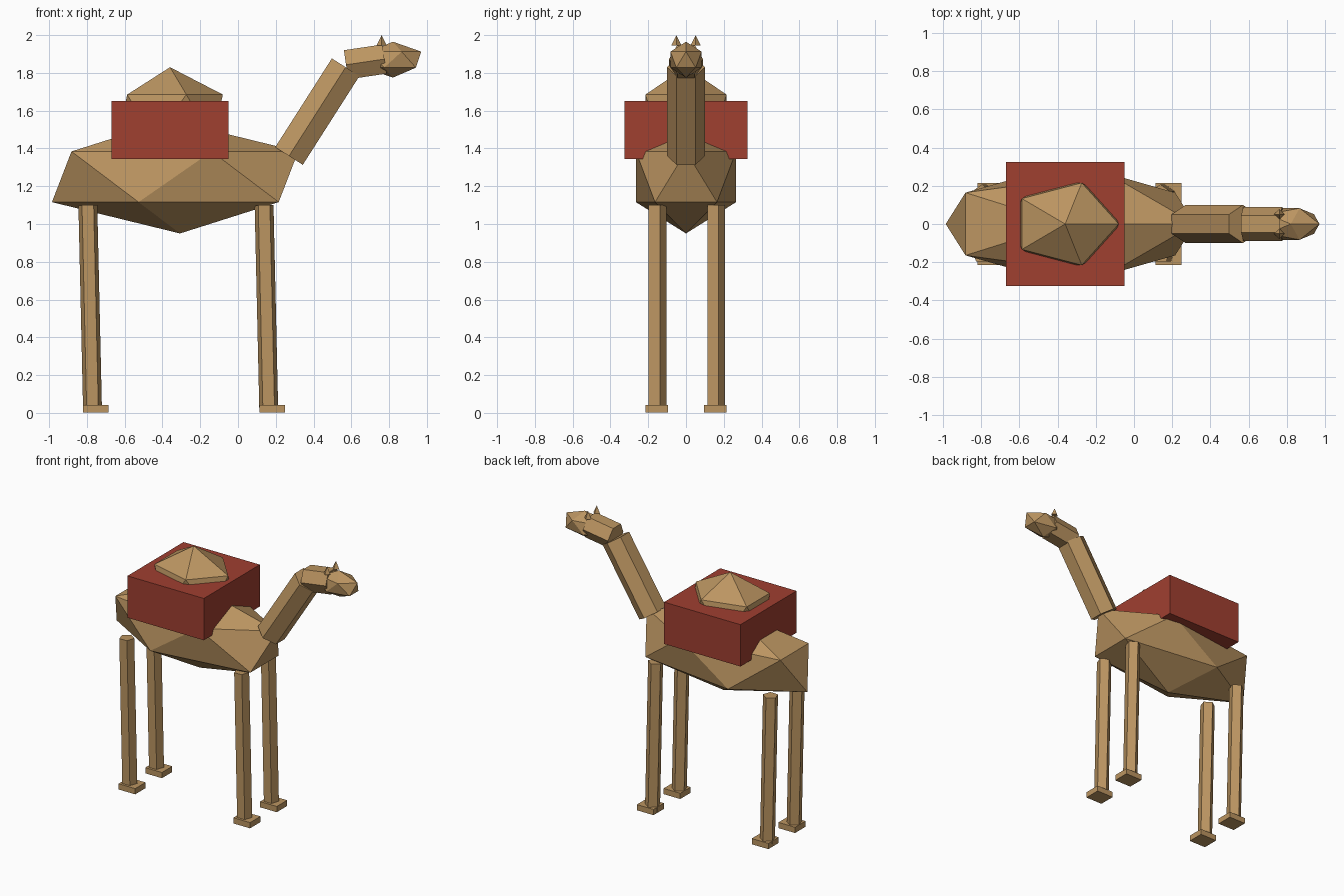
import bpy, bmesh, math
from mathutils import Matrix, Vector

cube = bpy.data.objects.get("Cube")
if cube:
    bpy.data.objects.remove(cube, do_unlink=True)


def material(name, color):
    mat = bpy.data.materials.new(name)
    mat.use_nodes = True
    mat.diffuse_color = (*color, 1)
    mat.node_tree.nodes["Principled BSDF"].inputs["Base Color"].default_value = (*color, 1)
    return mat


TAN = material("tan hide", (0.5, 0.3, 0.12))
RED = material("red cloth", (0.35, 0.05, 0.03))


def finish(bm, name, mat):
    bmesh.ops.recalc_face_normals(bm, faces=bm.faces)
    mesh = bpy.data.meshes.new(name)
    bm.to_mesh(mesh)
    bm.free()
    mesh.materials.append(mat)
    obj = bpy.data.objects.new(name, mesh)
    bpy.context.collection.objects.link(obj)
    return obj


def gem(name, center, radii, lean=0.0):
    """Twenty-sided ball, stretched; lean slides the top backwards."""
    bm = bmesh.new()
    bmesh.ops.create_icosphere(bm, subdivisions=1, radius=1)
    for v in bm.verts:
        v.co.x -= lean * v.co.z
        v.co = Vector(center) + v.co * Vector(radii)
    return finish(bm, name, TAN)


def box(name, center, size, mat):
    bm = bmesh.new()
    bmesh.ops.create_cube(bm, size=1)
    for v in bm.verts:
        v.co = Vector(center) + v.co * Vector(size)
    return finish(bm, name, mat)


def prism(name, start, end, sides, r1, r2):
    """Straight prism or cone running between two points of equal y."""
    a, b = Vector(start), Vector(end)
    d = b - a
    bm = bmesh.new()
    bmesh.ops.create_cone(
        bm, cap_ends=True, segments=sides, radius1=r1, radius2=r2, depth=d.length,
        matrix=Matrix.Translation((a + b) / 2) @ Matrix.Rotation(math.atan2(d.x, d.z), 4, "Y"))
    return finish(bm, name, TAN)


# Trunk, hump and saddle cloth
gem("body", (-0.333, 0, 1.25), (0.742, 0.312, 0.3), lean=0.035)
gem("hump", (-0.36, 0, 1.568), (0.313, 0.253, 0.262))
box("saddle_box", (-0.36, 0, 1.497), (0.62, 0.65, 0.307), RED)

# Neck and head
prism("neck", (0.27, 0, 1.36), (0.57, 0, 1.83), 6, 0.1, 0.1)
prism("upper_neck", (0.572, 0, 1.843), (0.775, 0, 1.873), 6, 0.09, 0.09)
gem("head", (0.82, 0, 1.87), (0.168, 0.097, 0.095))

# Legs, feet and ears on both sides
for side, y in (("right", -1), ("left", 1)):
    for end, x in (("rear", -0.77), ("front", 0.163)):
        prism(f"{end}_{side}_leg", (x, y * 0.155, 0.005), (x - 0.025, y * 0.155, 1.1), 5, 0.0525, 0.0525)
        box(f"{end}_{side}_foot", (x + 0.018, y * 0.155, 0.022), (0.135, 0.12, 0.042), TAN)
    prism(f"{side}_ear", (0.76, y * 0.051, 1.945), (0.76, y * 0.051, 2.0), 4, 0.027, 0)
